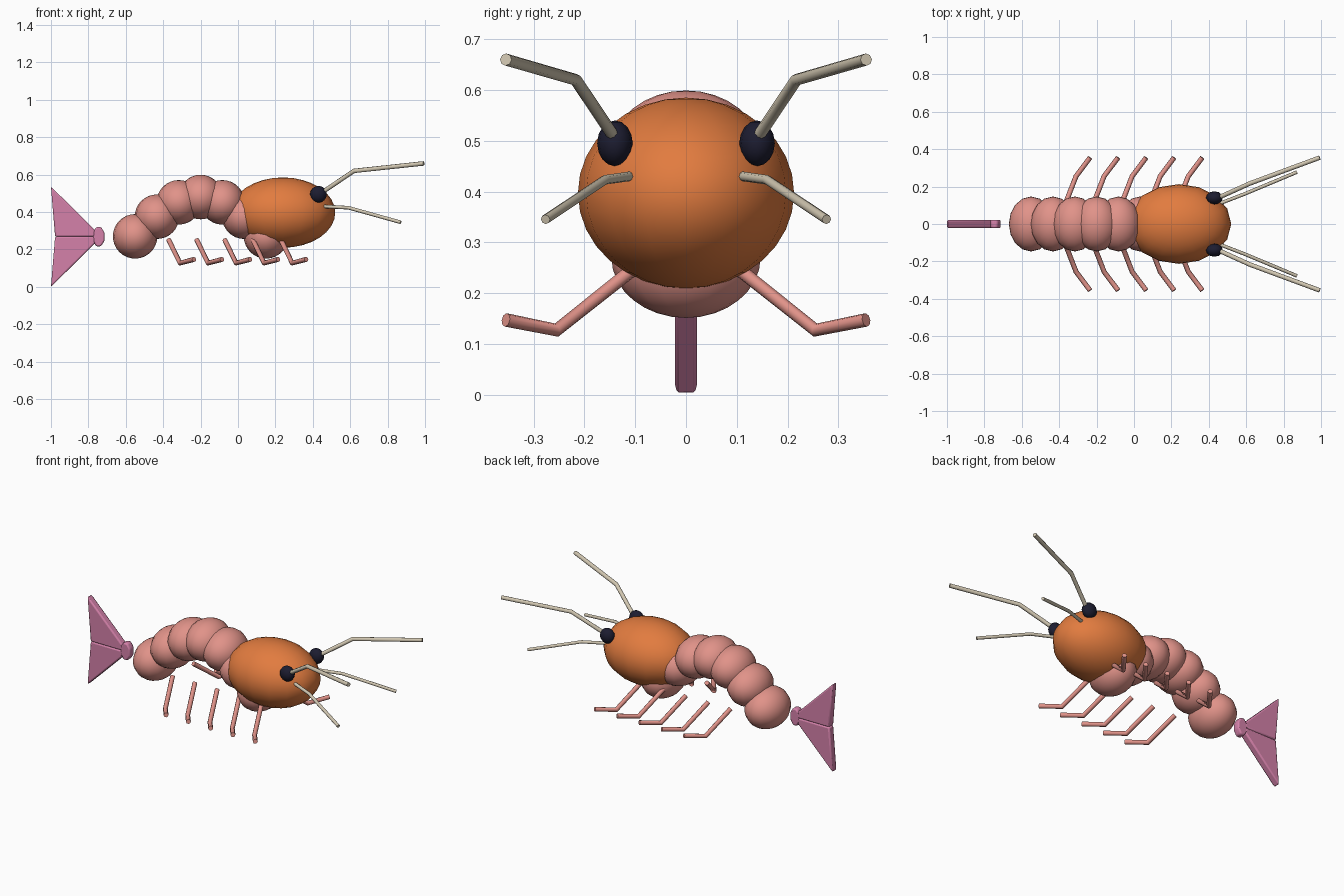
import bpy, bmesh, math

cube = bpy.data.objects.get("Cube")
if cube:
    bpy.data.objects.remove(cube, do_unlink=True)


def material(name, rgb):
    mat = bpy.data.materials.new(name)
    mat.use_nodes = True
    mat.diffuse_color = (*rgb, 1)
    mat.node_tree.nodes["Principled BSDF"].inputs["Base Color"].default_value = (*rgb, 1)
    return mat


ORANGE = material("shell orange", (0.76, 0.20, 0.05))
SALMON = material("body salmon", (0.75, 0.29, 0.25))
PINK = material("tail pink", (0.66, 0.22, 0.40))
NAVY = material("eye navy", (0.012, 0.012, 0.03))
CREAM = material("feeler cream", (0.64, 0.57, 0.44))


def finish(obj, name, mat, angle):
    obj.name = name
    obj.data.materials.clear()
    obj.data.materials.append(mat)
    bpy.ops.object.select_all(action="DESELECT")
    bpy.context.view_layer.objects.active = obj
    obj.select_set(True)
    bpy.ops.object.shade_smooth_by_angle(angle=math.radians(angle))
    return obj


def ellipsoid(name, center, radii, mat, segments=16, rings=8):
    bpy.ops.mesh.primitive_uv_sphere_add(segments=segments, ring_count=rings, location=center)
    obj = bpy.context.object
    obj.scale = radii
    bpy.ops.object.transform_apply(location=False, rotation=False, scale=True)
    return finish(obj, name, mat, 60)


def tube(name, points, radius, mat):
    curve = bpy.data.curves.new(name, "CURVE")
    curve.dimensions = "3D"
    curve.bevel_depth = radius
    curve.bevel_resolution = 2
    curve.use_fill_caps = True
    spline = curve.splines.new("POLY")
    spline.points.add(len(points) - 1)
    for p, co in zip(spline.points, points):
        p.co = (*co, 1)
    obj = bpy.data.objects.new(name, curve)
    bpy.context.collection.objects.link(obj)
    bpy.ops.object.select_all(action="DESELECT")
    bpy.context.view_layer.objects.active = obj
    obj.select_set(True)
    bpy.ops.object.convert(target="MESH")
    return finish(bpy.context.object, name, mat, 50)


# Head shell
ellipsoid("carapace", (0.24, 0, 0.397), (0.28, 0.213, 0.188), ORANGE, 16, 16)

# Arched chain of body segments
for i in range(7):
    z = 0.27 + 0.21 * math.sin(math.pi * i / 6)
    ellipsoid(f"body_segment_{i + 1}", (-0.55 + 0.7 * i / 6, 0, z),
              (0.119, 0.147, 0.119), SALMON, 16, 16)

# Eyes, feelers and legs on both sides
for side, s in (("left", 1), ("right", -1)):
    ellipsoid(f"{side}_eye", (0.43, s * 0.14, 0.495), (0.045, 0.035, 0.045), NAVY, 12, 8)
    tube(f"{side}_long_feeler",
         [(0.45, s * 0.14, 0.505), (0.62, s * 0.217, 0.62), (0.993, s * 0.355, 0.66)],
         0.012, CREAM)
    tube(f"{side}_short_feeler",
         [(0.46, s * 0.11, 0.43), (0.59, s * 0.16, 0.423), (0.87, s * 0.277, 0.345)],
         0.0095, CREAM)
    for i in range(5):
        x = -0.37 + 0.15 * i
        tube(f"{side}_leg_{i + 1}",
             [(x, s * 0.1, 0.25), (x + 0.06, s * 0.255, 0.127), (x + 0.135, s * 0.355, 0.147)],
             0.0135, SALMON)


# Flat tail: a knuckle and two fan blades, extruded from side outlines
def plate(name, outline, half, mat):
    mesh = bpy.data.meshes.new(name)
    bm = bmesh.new()
    face = bm.faces.new([bm.verts.new((x, -half, z)) for x, z in outline])
    out = bmesh.ops.extrude_face_region(bm, geom=[face])
    verts = [g for g in out["geom"] if isinstance(g, bmesh.types.BMVert)]
    bmesh.ops.translate(bm, verts=verts, vec=(0, 2 * half, 0))
    bmesh.ops.recalc_face_normals(bm, faces=bm.faces)
    bm.to_mesh(mesh)
    bm.free()
    obj = bpy.data.objects.new(name, mesh)
    bpy.context.collection.objects.link(obj)
    bevel = obj.modifiers.new("soft_edges", "BEVEL")
    bevel.width = 0.008
    bevel.segments = 2
    return finish(obj, name, mat, 40)


knuckle = [(-0.745 + 0.034 * math.cos(a), 0.268 + 0.056 * math.sin(a))
           for a in (math.pi * (k + 0.5) / 4 for k in range(8))]
plate("tail_knuckle", knuckle, 0.022, PINK)
for name, s in (("upper_tail_blade", 1), ("lower_tail_blade", -1)):
    plate(name, [(-1.0, 0.268 + s * 0.268), (-0.765, 0.268 + s * 0.036),
                 (-0.765, 0.268), (-0.978, 0.268)], 0.022, PINK)
